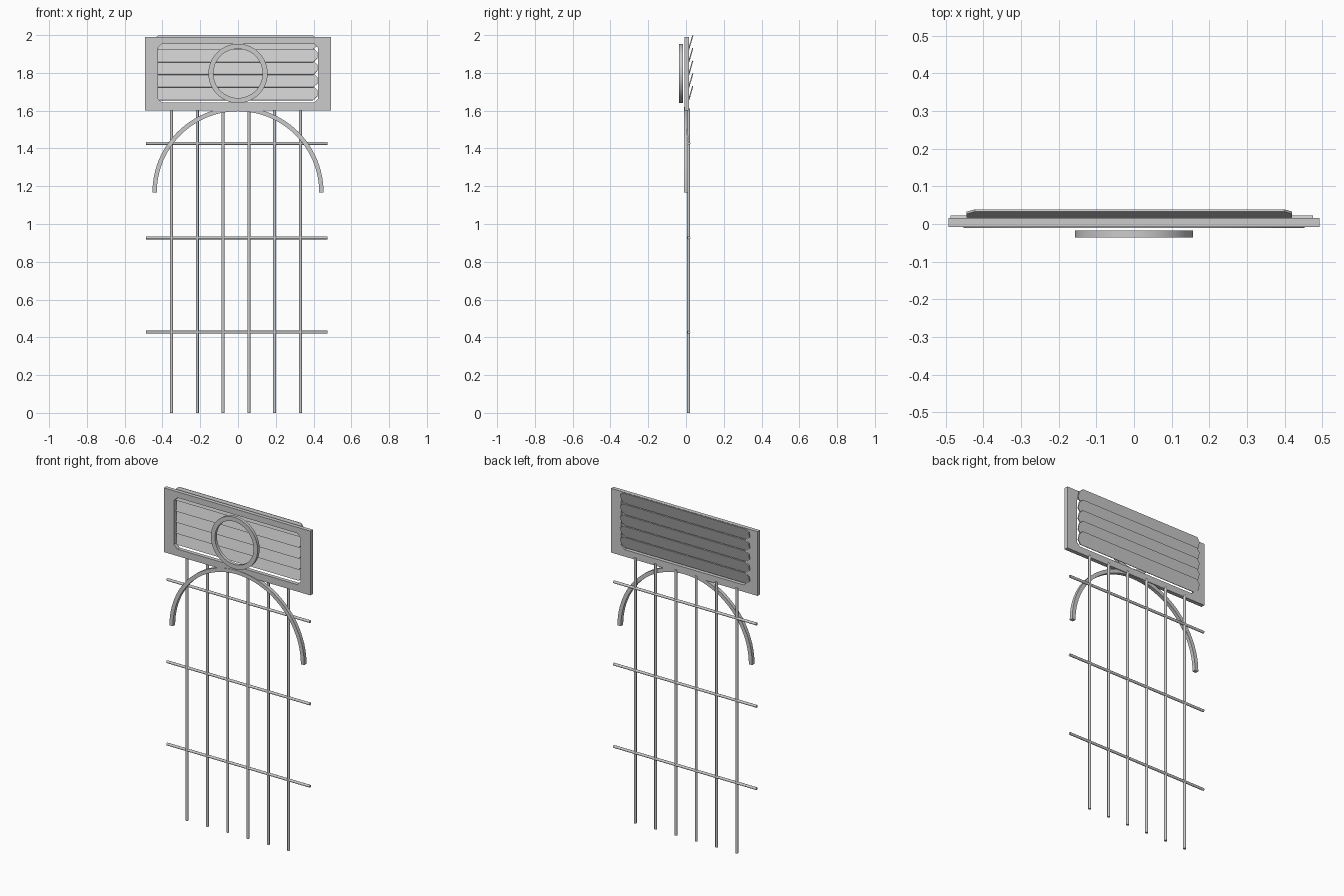
import bpy, bmesh, math
from mathutils import Vector

if "Cube" in bpy.data.objects:
    bpy.data.objects.remove(bpy.data.objects["Cube"])


def finish(bm, name, smooth=False):
    bmesh.ops.recalc_face_normals(bm, faces=bm.faces[:])
    me = bpy.data.meshes.new(name)
    bm.to_mesh(me)
    bm.free()
    ob = bpy.data.objects.new(name, me)
    bpy.context.collection.objects.link(ob)
    if smooth:
        bpy.ops.object.select_all(action='DESELECT')
        ob.select_set(True)
        bpy.context.view_layer.objects.active = ob
        bpy.ops.object.shade_smooth_by_angle(angle=math.radians(35))
    return ob


def cut_rect(x0, x1, z0, z1, c):
    """Rectangle with clipped corners, as (x, z) points."""
    return [(x0 + c, z0), (x1 - c, z0), (x1, z0 + c), (x1, z1 - c),
            (x1 - c, z1), (x0 + c, z1), (x0, z1 - c), (x0, z0 + c)]


def band(name, outer, inner, y0, y1, closed=True):
    """Flat band between two matching outlines, given depth along y."""
    bm = bmesh.new()
    rows = [[bm.verts.new((x, y, z)) for y, (x, z) in
             ((y0, o), (y0, i), (y1, i), (y1, o))] for o, i in zip(outer, inner)]
    n = len(rows)
    for k in range(n if closed else n - 1):
        a, b = rows[k], rows[(k + 1) % n]
        for j in range(4):
            m = (j + 1) % 4
            bm.faces.new((a[j], a[m], b[m], b[j]))
    if not closed:
        bm.faces.new(rows[0])
        bm.faces.new(rows[-1])
    return finish(bm, name, True)


def arc(r, cz, start, end, n):
    return [(r * math.cos(start + (end - start) * k / n),
             cz + r * math.sin(start + (end - start) * k / n)) for k in range(n + 1)]


def rod(name, p, q, r=0.008):
    p, q = Vector(p), Vector(q)
    bm = bmesh.new()
    bmesh.ops.create_cone(bm, cap_ends=True, segments=16, radius1=r, radius2=r,
                          depth=(q - p).length)
    rot = (q - p).to_track_quat('Z', 'Y')
    for v in bm.verts:
        v.co = rot @ v.co + (p + q) / 2
    return finish(bm, name, True)


# framed sign panel with a clipped-corner opening
W, Z0, Z1 = 0.493, 1.60, 1.99
band("panel_frame", cut_rect(-W, W, Z0, Z1, 0.0005),
     cut_rect(-0.424, 0.424, 1.642, 1.954, 0.022), -0.008, 0.016)

# tilted louvre slats behind the opening
for k in range(5):
    zb = 1.925 - 0.067 * k
    bm = bmesh.new()
    f = bm.faces.new([bm.verts.new((x, 0.011 + 0.022 * t, zb + 0.074 * t))
                      for x, t in [(-0.422, 0), (0.398, 0), (0.42, 0.28), (0.42, 0.72),
                                   (0.398, 1), (-0.422, 1), (-0.444, 0.72), (-0.444, 0.28)]])
    ext = bmesh.ops.extrude_face_region(bm, geom=[f], use_keep_orig=True)
    for v in ext["geom"]:
        if isinstance(v, bmesh.types.BMVert):
            v.co += Vector((0, 0.006, -0.002))
    finish(bm, f"louvre_slat_{k + 1}")

# round ring in front of the panel
band("front_ring", arc(0.157, 1.797, 0, 2 * math.pi, 64)[:-1],
     arc(0.13, 1.797, 0, 2 * math.pi, 64)[:-1], -0.036, -0.017)

# arch below the panel
band("arch", arc(0.453, 1.167, 0, math.pi, 48),
     arc(0.43, 1.167, 0, math.pi, 48), -0.011, 0.011, closed=False)

# grille bars
for k in range(6):
    x = -0.352 + 0.1365 * k
    rod(f"upright_bar_{k + 1}", (x, 0.014, 0), (x, 0.014, 1.612))
for k in range(3):
    z = 0.427 + 0.5 * k
    rod(f"cross_bar_{k + 1}", (-0.487, 0.015, z), (0.475, 0.015, z))
